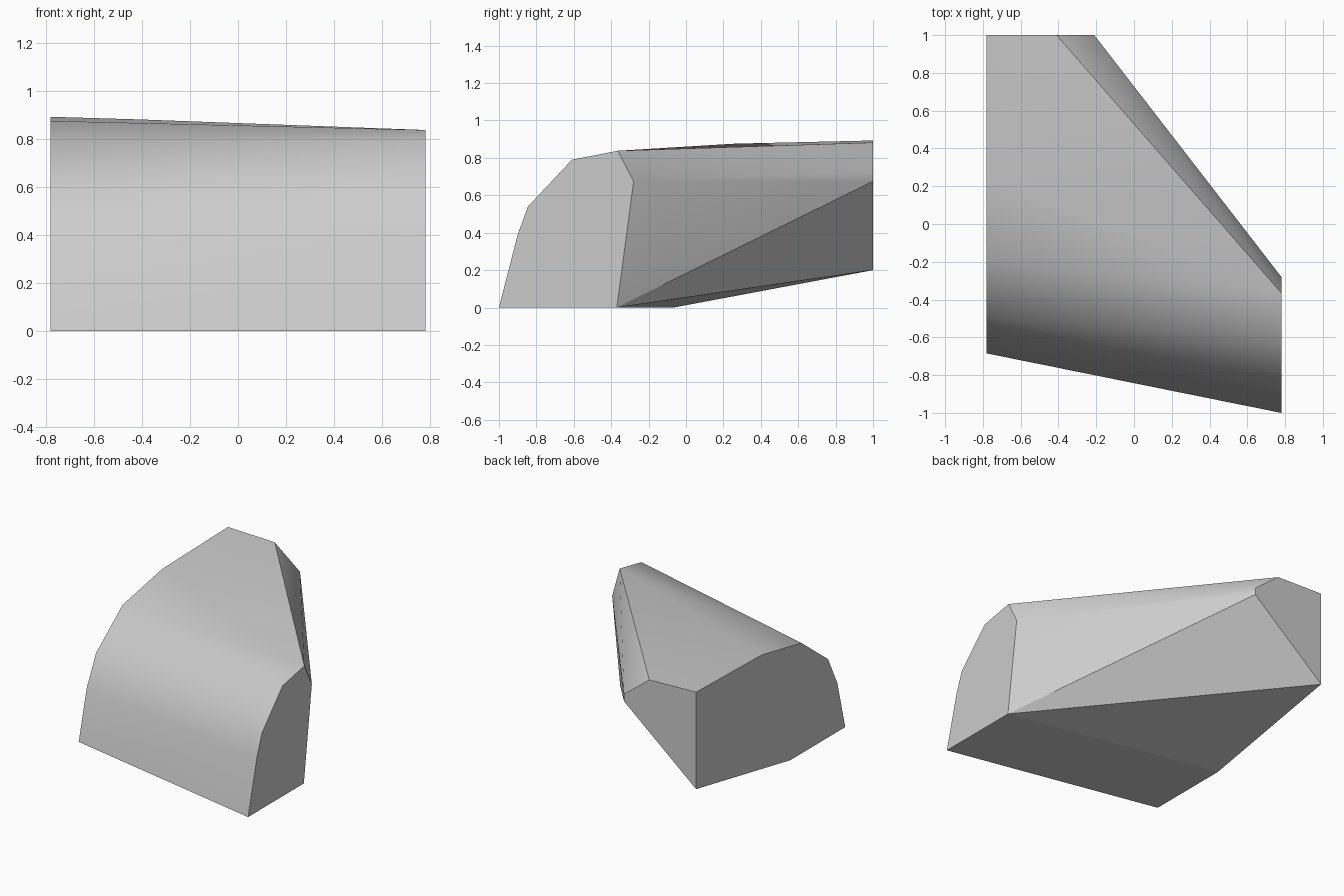
import bpy
import bmesh
from math import radians

default = bpy.data.objects.get("Cube")
if default:
    bpy.data.objects.remove(default, do_unlink=True)

HALF = 0.78

# End profiles as (y, z), running from the front foot up and over the top
left_profile = [(-0.685, 0), (-0.595, 0.35), (-0.49, 0.56),
                (-0.19, 0.79), (0.26, 0.876), (1, 0.893)]
right_profile = [(-1, 0), (-0.9, 0.39), (-0.845, 0.54),
                 (-0.61, 0.79), (-0.365, 0.838)]

bm = bmesh.new()
left = [bm.verts.new((-HALF, y, z)) for y, z in left_profile]
right = [bm.verts.new((HALF, y, z)) for y, z in right_profile]

# Corners of the back, the underside and the slanted side
left_keel = bm.verts.new((-HALF, -0.065, 0))
back_foot = bm.verts.new((-HALF, 1, 0.2))
back_top = bm.verts.new((-0.41, 1, 0.882))
back_shoulder = bm.verts.new((-0.21, 1, 0.725))
back_side = bm.verts.new((-0.21, 1, 0.675))
right_shoulder = bm.verts.new((HALF, -0.28, 0.675))
right_foot = bm.verts.new((HALF, -0.37, 0))


def face(*corners, smooth=True):
    bm.faces.new(corners).smooth = smooth


# Curved front and roof, lofted between the two ends
for i in range(len(right) - 1):
    face(left[i], right[i], right[i + 1])
    face(left[i], right[i + 1], left[i + 1])
face(left[4], right[4], back_top)
face(left[4], back_top, left[5])

# Bevelled edge and slanted side
face(right[4], right_shoulder, back_shoulder)
face(right[4], back_shoulder, back_top)
face(right_shoulder, right_foot, back_side)
face(right_shoulder, back_side, back_shoulder)
face(right_foot, back_foot, back_side, smooth=False)

# Flat ends, back and underside
face(*left, back_foot, left_keel, smooth=False)
face(*right, right_shoulder, right_foot, smooth=False)
face(left[5], back_top, back_shoulder, back_side, back_foot, smooth=False)
face(left[0], left_keel, right_foot, right[0], smooth=False)
face(left_keel, back_foot, right_foot, smooth=False)

bmesh.ops.recalc_face_normals(bm, faces=bm.faces)

# Keep the creases between flat panels sharp
for edge in bm.edges:
    flat = any(not f.smooth for f in edge.link_faces)
    edge.smooth = not flat and edge.calc_face_angle(0) < radians(45)

mesh = bpy.data.meshes.new("wedge_block")
bm.to_mesh(mesh)
bm.free()

block = bpy.data.objects.new("wedge_block", mesh)
bpy.context.collection.objects.link(block)

# Plain grey surface
grey = bpy.data.materials.new("plain_grey")
grey.use_nodes = True
colour = (0.6, 0.6, 0.6, 1)
grey.diffuse_color = colour
grey.node_tree.nodes["Principled BSDF"].inputs["Base Color"].default_value = colour
mesh.materials.append(grey)
